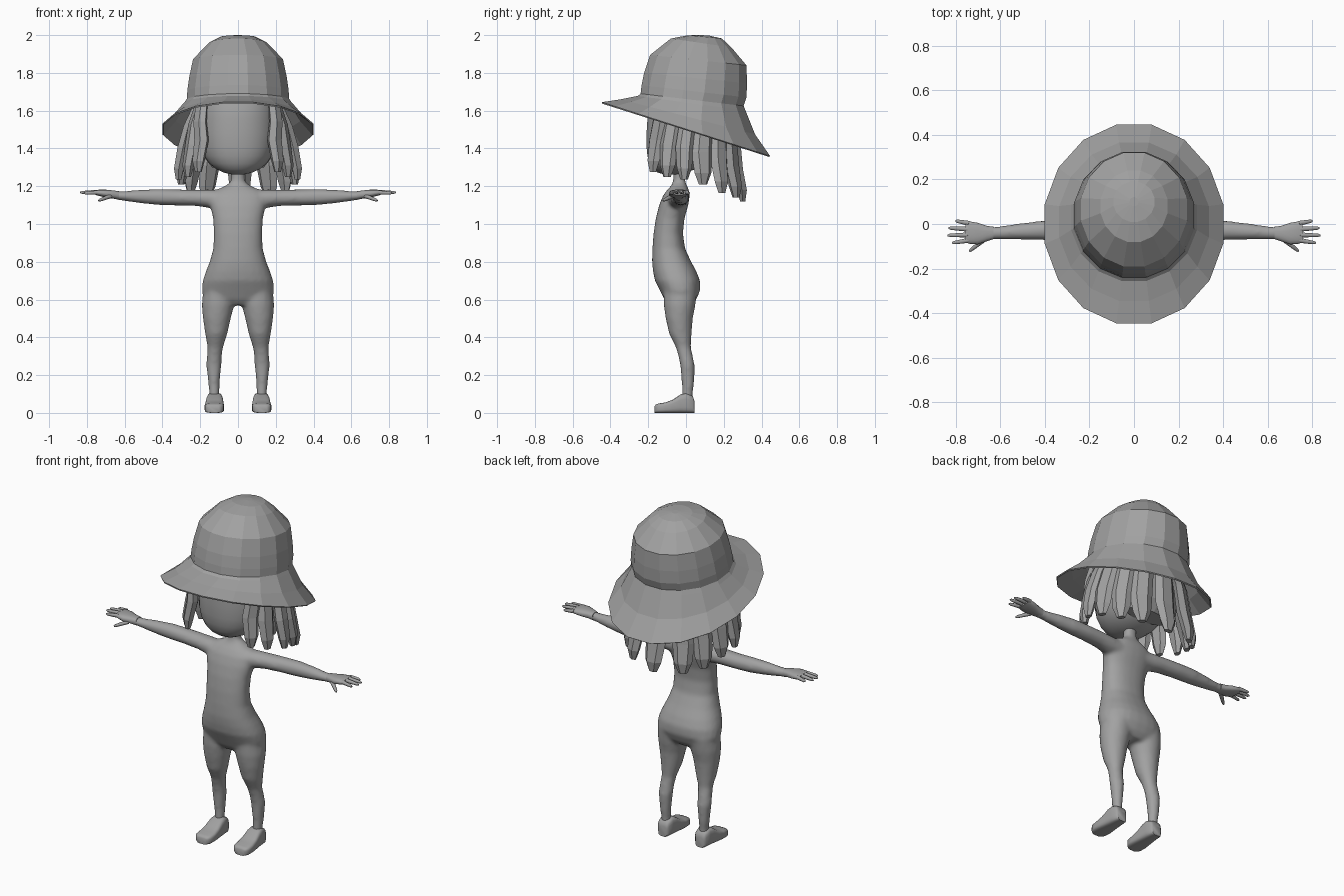
import bpy, math
from mathutils import Vector as V

if "Cube" in bpy.data.objects:
    bpy.data.objects.remove(bpy.data.objects["Cube"])

grey = bpy.data.materials.new("plain grey")
grey.diffuse_color = (0.36, 0.36, 0.36, 1)
grey.use_nodes = True
grey.node_tree.nodes["Principled BSDF"].inputs["Base Color"].default_value = grey.diffuse_color


def loft(name, rings, sides=16, smooth=True, power=2.0, turn=0.5):
    """Skin a tube through rings of (centre, half axis u, half axis v), with closed ends."""
    verts, faces = [], []
    for c, u, v in rings:
        for i in range(sides):
            a = 2 * math.pi * (i + turn) / sides
            ca, sa = math.cos(a), math.sin(a)
            ca = math.copysign(abs(ca) ** (2 / power), ca)
            sa = math.copysign(abs(sa) ** (2 / power), sa)
            verts.append(V(c) + V(u) * ca + V(v) * sa)
    for r in range(len(rings) - 1):
        for i in range(sides):
            j = (i + 1) % sides
            a, b = r * sides, (r + 1) * sides
            faces.append((a + i, a + j, b + j, b + i))
    faces.append(tuple(reversed(range(sides))))
    faces.append(tuple(range(len(verts) - sides, len(verts))))
    me = bpy.data.meshes.new(name)
    me.from_pydata(verts, [], faces)
    me.materials.append(grey)
    ob = bpy.data.objects.new(name, me)
    bpy.context.collection.objects.link(ob)
    activate([ob])
    bpy.ops.object.mode_set(mode='EDIT')
    bpy.ops.mesh.select_all(action='SELECT')
    bpy.ops.mesh.normals_make_consistent(inside=False)
    bpy.ops.object.mode_set(mode='OBJECT')
    if smooth:
        bpy.ops.object.shade_smooth_by_angle(angle=math.radians(50))
    return ob


def activate(obs):
    bpy.ops.object.select_all(action='DESELECT')
    for o in obs:
        o.select_set(True)
    bpy.context.view_layer.objects.active = obs[0]


def level(z, x0, x1, y0, y1):
    """Horizontal ring from its extents."""
    return (((x0 + x1) / 2, (y0 + y1) / 2, z), ((x1 - x0) / 2, 0, 0), (0, (y1 - y0) / 2, 0))


def across(s, x, y0, y1, z0, z1):
    """Ring facing sideways from its extents."""
    return ((s * x, (y0 + y1) / 2, (z0 + z1) / 2), (0, (y1 - y0) / 2, 0), (0, 0, (z1 - z0) / 2))


# torso and neck: height, half width, front, back
torso = [(.57, .10, -.09, .03), (.60, .182, -.115, .055), (.65, .192, -.14, .076), (.70, .187, -.165, .075),
         (.75, .17, -.175, .055), (.80, .15, -.18, .028), (.87, .131, -.178, -.005), (.95, .128, -.172, -.016),
         (1.03, .132, -.16, -.008), (1.10, .148, -.142, .012), (1.15, .15, -.122, .02), (1.18, .118, -.10, .016),
         (1.20, .07, -.08, .006), (1.225, .036, -.068, -.004), (1.33, .034, -.066, -.004)]
parts = [loft("body", [level(z, -w, w, a, b) for z, w, a, b in torso], 24, power=2.3)]

# legs: height, inner x, outer x, front, back
leg = [(.03, .098, .152, -.02, .036), (.10, .099, .152, -.022, .035), (.15, .098, .157, -.022, .043),
       (.25, .088, .168, -.03, .046), (.30, .086, .165, -.04, .036), (.35, .078, .162, -.055, .026),
       (.42, .056, .174, -.09, .03), (.50, .038, .186, -.108, .036), (.57, .02, .192, -.118, .05),
       (.65, .02, .185, -.12, .06)]
# arms: distance out, front, back, bottom, top
arm = [(.08, -.11, .01, 1.08, 1.18), (.15, -.098, .012, 1.085, 1.183), (.22, -.085, .015, 1.095, 1.182),
       (.32, -.076, .018, 1.098, 1.183), (.42, -.072, .014, 1.10, 1.186), (.52, -.07, .002, 1.11, 1.181),
       (.60, -.068, -.01, 1.122, 1.174), (.65, -.069, -.013, 1.128, 1.174)]
# foot: y, bottom half width, top height
foot = [(.046, .028, .06), (.036, .037, .09), (.0, .042, .105), (-.03, .045, .097), (-.07, .049, .07),
        (-.11, .052, .055), (-.145, .05, .05), (-.16, .04, .044), (-.166, .03, .036)]
# palm: distance out, front, back, bottom, top
palm = [(.63, -.068, -.012, 1.129, 1.174), (.66, -.078, -.008, 1.134, 1.178), (.70, -.092, .006, 1.14, 1.182),
        (.735, -.09, .012, 1.148, 1.182), (.755, -.084, .01, 1.154, 1.179)]
# fingers: start and end point
fingers = [((.74, .003, 1.168), (.80, .014, 1.163)), ((.745, -.023, 1.17), (.832, -.018, 1.166)),
           ((.745, -.049, 1.17), (.836, -.051, 1.167)), ((.74, -.073, 1.167), (.815, -.085, 1.163)),
           ((.675, -.072, 1.148), (.738, -.122, 1.124))]

for s, side in ((1, "left"), (-1, "right")):
    parts.append(loft(side + "_leg", [level(z, *sorted((s * a, s * b)), c, d) for z, a, b, c, d in leg], 20))
    parts.append(loft(side + "_arm", [across(s, *r) for r in arm], 20))
    loft(side + "_foot", [((s * (.123 + max(0, -y) * .02), y, h / 2), (w, 0, 0), (0, 0, h / 2))
                          for y, w, h in foot], 20, power=4)
    loft(side + "_hand", [across(s, *r) for r in palm], 16, power=2.5)
    for n, (p, q) in enumerate(fingers):
        p, q = (V((s * a, b, c)) for a, b, c in (p, q))
        d = (q - p).normalized()
        u = d.cross(V((0, 0, 1))).normalized()
        v = d.cross(u)
        loft(f"{side}_finger_{n + 1}", [(p + (q - p) * t, u * r, v * r) for t, r in
                                       ((0, .012), (.5, .010), (.88, .008), (1, .004))], 8)

# blend torso, arms and legs into one skin
activate(parts)
bpy.ops.object.join()
body = bpy.context.object
m = body.modifiers.new("blend", 'REMESH')
m.mode, m.voxel_size, m.use_smooth_shade = 'VOXEL', .011, True
m = body.modifiers.new("soften", 'SMOOTH')
m.factor, m.iterations = .5, 6

# head: height, half width, front, back
head = [(1.262, .03, -.11, -.04), (1.272, .075, -.15, .0), (1.29, .115, -.175, .05), (1.32, .152, -.193, .09),
        (1.36, .178, -.205, .125), (1.41, .194, -.21, .155), (1.48, .202, -.21, .18), (1.56, .204, -.205, .2),
        (1.65, .2, -.195, .2), (1.74, .17, -.15, .18), (1.79, .1, -.08, .1)]
loft("head", [level(z, -w, w, a, b) for z, w, a, b in head], 28, power=2.2)

# bucket hat: front y, front z, back y, back z, half width
hat = [(.08, 2.0, .12, 1.998, .02), (.01, 1.999, .19, 1.982, .092), (-.08, 1.982, .24, 1.935, .15),
       (-.19, 1.895, .32, 1.84, .238), (-.222, 1.80, .323, 1.745, .258), (-.235, 1.735, .32, 1.67, .268),
       (-.24, 1.69, .305, 1.625, .27), (-.255, 1.678, .315, 1.60, .282), (-.345, 1.66, .365, 1.475, .335),
       (-.445, 1.645, .445, 1.36, .40)]
ob = loft("bucket_hat", [((0, (a + c) / 2, (b + d) / 2), (w * 1.02, 0, 0), (0, (c - a) * .51, (d - b) * .51))
                         for a, b, c, d, w in hat], 16, smooth=False)
ob.data.polygons[-1].select = True
# open the underside of the hat and give it thickness
import bmesh
bm = bmesh.new()
bm.from_mesh(ob.data)
bmesh.ops.delete(bm, geom=[f for f in bm.faces if len(f.verts) > 4 and f.calc_center_median().z < 1.8],
                 context='FACES')
bm.to_mesh(ob.data)
bm.free()
m = ob.modifiers.new("thickness", 'SOLIDIFY')
m.thickness, m.offset = .008, -1

# hair shell behind the face
shell = [(1.30, .14, .05, .17), (1.36, .19, .0, .215), (1.46, .215, -.05, .235), (1.6, .225, -.08, .25),
         (1.7, .22, -.1, .25)]
loft("hair_shell", [level(*((z, -w, w, a, b))) for z, w, a, b in shell], 14, smooth=False)

# hair locks: root angle from the back, tip (x, y, z), width
locks = [(128, (.21, -.175, 1.275), .075), (108, (.265, -.10, 1.25), .08), (88, (.315, -.01, 1.235), .075),
         (68, (.30, .09, 1.21), .09), (48, (.25, .19, 1.165), .09), (28, (.165, .265, 1.14), .095)]
locks = [(s * a, V((s * t[0], t[1], t[2])), w) for a, t, w in locks for s in (1, -1)]
locks.append((0, V((.01, .30, 1.12)), .10))
for n, (deg, tip, w) in enumerate(locks):
    a = math.radians(deg)
    out = V((math.sin(a), math.cos(a), 0))
    side = V((out.y, -out.x, 0))
    root = V((.2 * out.x, .02 + .2 * out.y, 1.66))
    if abs(deg) > 120:
        root.x *= 1.2
    bend = V((tip.x * .92, tip.y * .9 + .002, tip.z + .17))
    pts = [(root, .9, .025), (root.lerp(bend, .55) + out * .012, 1.0, .03), (bend, 1.05, .034),
           (tip.lerp(bend, .35) + out * .006, .85, .03), (tip, .42, .016)]
    loft(f"hair_lock_{n + 1}", [(p, side * w * k * .62, out * t) for p, k, t in pts], 6, smooth=False, turn=0)
